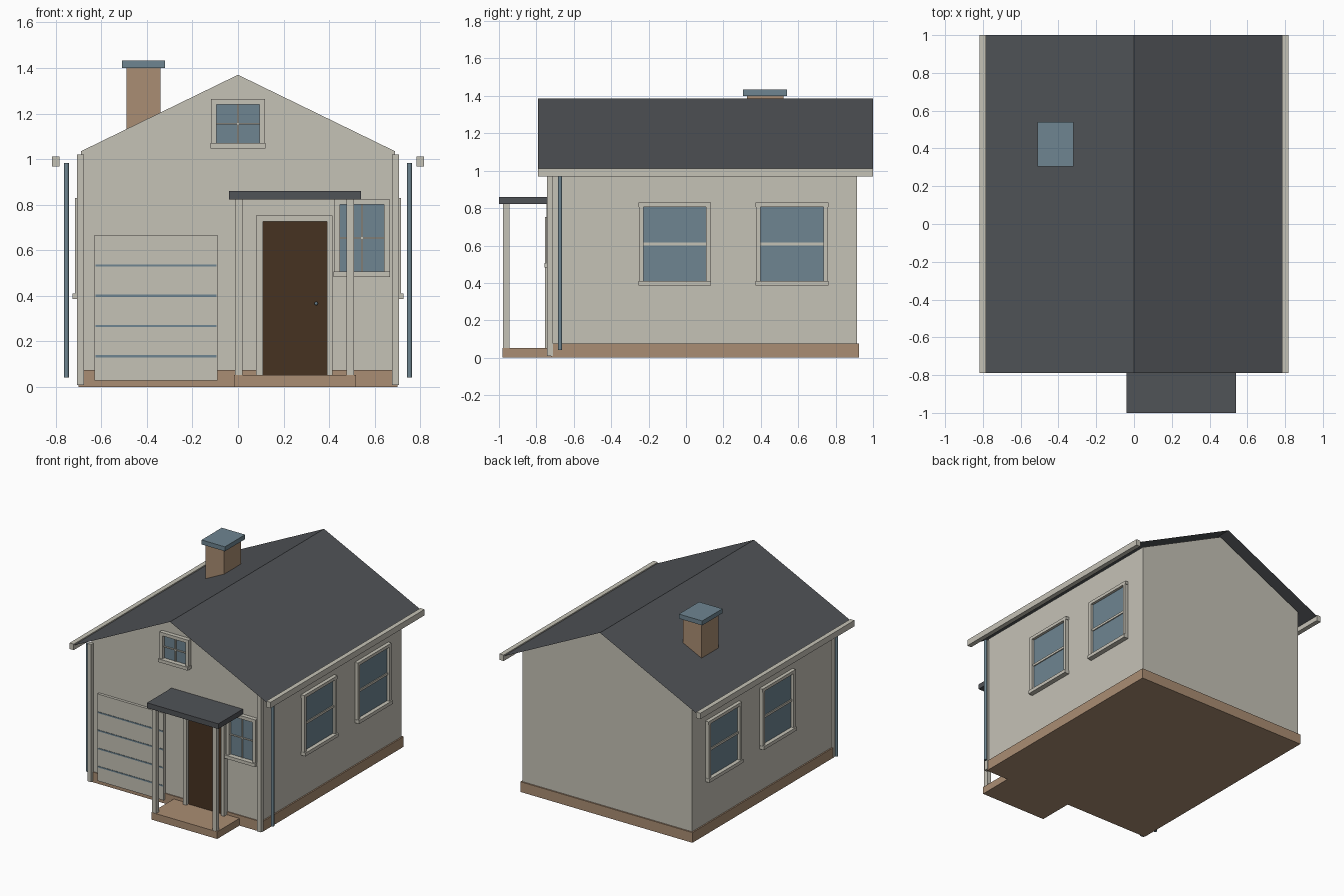
import bpy, bmesh, math
from mathutils import Vector

if "Cube" in bpy.data.objects:
    bpy.data.objects.remove(bpy.data.objects["Cube"])


def srgb(r, g, b):
    f = lambda c: c / 12.92 if c <= 0.04045 else ((c + 0.055) / 1.055) ** 2.4
    return tuple(f(c / 255) for c in (r, g, b)) + (1.0,)


def material(name, *rgb):
    m = bpy.data.materials.new(name)
    m.diffuse_color = srgb(*rgb)
    m.use_nodes = True
    m.node_tree.nodes["Principled BSDF"].inputs["Base Color"].default_value = m.diffuse_color
    return m


CREAM = material("cream_paint", 197, 194, 182)
SLATE = material("dark_slate", 80, 83, 87)
BRICK = material("tan_brick", 170, 141, 115)
BLUE = material("blue_grey", 110, 133, 145)
WOOD = material("dark_wood", 70, 50, 33)


def finish(name, bm, mat):
    me = bpy.data.meshes.new(name)
    bm.to_mesh(me)
    bm.free()
    me.materials.append(mat)
    ob = bpy.data.objects.new(name, me)
    bpy.context.collection.objects.link(ob)
    return ob


def boxes(name, mat, items):
    """One object from boxes given as (x0, x1, y0, y1, z0, z1)."""
    bm = bmesh.new()
    for x0, x1, y0, y1, z0, z1 in items:
        vs = bmesh.ops.create_cube(bm, size=1)["verts"]
        for v in vs:
            v.co = Vector((x1 if v.co.x > 0 else x0,
                           y1 if v.co.y > 0 else y0,
                           z1 if v.co.z > 0 else z0))
    bmesh.ops.recalc_face_normals(bm, faces=bm.faces)
    return finish(name, bm, mat)


WX, WF, WB = 0.69, -0.715, 0.915      # wall half width, front, back

# House body with gables
bm = bmesh.new()
profile = [(-WX, 0.03), (WX, 0.03), (WX, 1.034), (0, 1.37), (-WX, 1.034)]
face = bm.faces.new([bm.verts.new((x, WF, z)) for x, z in profile])
ext = bmesh.ops.extrude_face_region(bm, geom=[face])["geom"]
bmesh.ops.translate(bm, vec=(0, WB - WF, 0),
                    verts=[g for g in ext if isinstance(g, bmesh.types.BMVert)])
if not face.is_valid or len([f for f in bm.faces if len(f.verts) == 5]) < 2:
    bm.faces.new([v for v in bm.verts if v.co.y < 0])
bmesh.ops.recalc_face_normals(bm, faces=bm.faces)
finish("walls", bm, CREAM)

# Thin sheet roof
bm = bmesh.new()
rows = [[bm.verts.new((x, y, z)) for x, z in ((-0.79, 1.0), (0, 1.385), (0.79, 1.0))]
        for y in (-0.79, 1.0)]
for i in range(2):
    bm.faces.new((rows[0][i], rows[0][i + 1], rows[1][i + 1], rows[1][i]))
finish("roof", bm, SLATE)

# Foundation, porch floor, porch roof and posts
boxes("foundation", BRICK, [(-0.70, 0.70, -0.722, 0.925, 0, 0.075)])
boxes("porch_floor", BRICK, [(-0.017, 0.517, -0.98, -0.71, 0, 0.053)])
boxes("porch_roof", SLATE, [(-0.04, 0.54, -1.0, -0.715, 0.822, 0.86)])
boxes("porch_posts", CREAM, [(x, x + 0.032, -0.978, -0.945, 0.05, 0.825)
                             for x in (-0.013, 0.477)])

# Chimney
boxes("chimney", BRICK, [(-0.49, -0.34, 0.325, 0.52, 1.08, 1.40)])
boxes("chimney_cap", BLUE, [(-0.51, -0.32, 0.305, 0.54, 1.40, 1.433)])

# Front door with trim and knob
boxes("front_door", WOOD, [(0.11, 0.39, -0.732, -0.71, 0.053, 0.725)])
boxes("door_trim", CREAM, [(0.08, 0.11, -0.755, -0.71, 0.053, 0.725),
                           (0.39, 0.415, -0.755, -0.71, 0.053, 0.725),
                           (0.08, 0.415, -0.755, -0.71, 0.725, 0.753)])
bm = bmesh.new()
bmesh.ops.create_uvsphere(bm, u_segments=10, v_segments=6, radius=0.008)
bmesh.ops.translate(bm, verts=bm.verts, vec=(0.343, -0.738, 0.366))
finish("door_knob", bm, BLUE)

# Garage door with grooves
boxes("garage_door", CREAM, [(-0.63, -0.09, -0.735, -0.71, 0.028, 0.667)])
boxes("garage_door_lines", BLUE, [(-0.625, -0.095, -0.738, -0.73, z - 0.005, z + 0.005)
                                  for z in (0.134, 0.267, 0.40, 0.533)])


# Front windows: glass, frame, sill and crossed bars
def front_window(name, x0, x1, z0, z1):
    f, b, t = -0.745, -0.71, 0.024
    xm, zm = (x0 + x1) / 2, (z0 + z1) / 2
    boxes(name + "_glass", BLUE, [(x0, x1, -0.722, b, z0, z1)])
    boxes(name + "_frame", CREAM, [
        (x0 - t, x0, f, b, z0, z1), (x1, x1 + t, f, b, z0, z1),
        (x0 - t, x1 + t, f, b, z1, z1 + t),
        (x0 - t - 0.003, x1 + t + 0.003, f - 0.012, b, z0 - t, z0),
        (xm - 0.004, xm + 0.004, -0.73, b, z0, z1),
        (x0, x1, -0.73, b, zm - 0.004, zm + 0.004)])


front_window("attic_window", -0.094, 0.094, 1.07, 1.24)
front_window("front_window", 0.447, 0.641, 0.507, 0.80)


# Parts repeated on both sides
def both(name, mat, items):
    for s, label in ((1, "right_"), (-1, "left_")):
        boxes(label + name, mat,
              [(min(s * a, s * b), max(s * a, s * b), *rest) for a, b, *rest in items])


both("corner_post", CREAM, [(0.675, 0.706, -0.742, -0.71, 0.008, 1.02)])
both("gutter", CREAM, [(0.783, 0.817, -0.79, 1.0, 0.968, 1.012)])
for i, (y0, y1) in enumerate(((-0.227, 0.107), (0.397, 0.735))):
    z0, z1, t = 0.41, 0.807, 0.023
    both(f"side_glass_{i}", BLUE, [(0.68, 0.697, y0, y1, z0, z1)])
    both(f"side_frame_{i}", CREAM, [
        (0.68, 0.716, y0 - t, y0, z0, z1), (0.68, 0.716, y1, y1 + t, z0, z1),
        (0.68, 0.716, y0 - t - 0.003, y1 + t + 0.003, z1, z1 + t),
        (0.68, 0.726, y0 - t - 0.003, y1 + t + 0.003, z0 - t - 0.002, z0),
        (0.68, 0.704, y0, y1, 0.60, 0.617)])

# Downspouts
for s, label in ((1, "right"), (-1, "left")):
    bm = bmesh.new()
    bmesh.ops.create_cone(bm, cap_ends=True, segments=12, radius1=0.011,
                          radius2=0.011, depth=0.94)
    bmesh.ops.translate(bm, verts=bm.verts, vec=(s * 0.753, -0.673, 0.512))
    ob = finish(label + "_downspout", bm, BLUE)
    for p in ob.data.polygons:
        p.use_smooth = len(p.vertices) == 4
